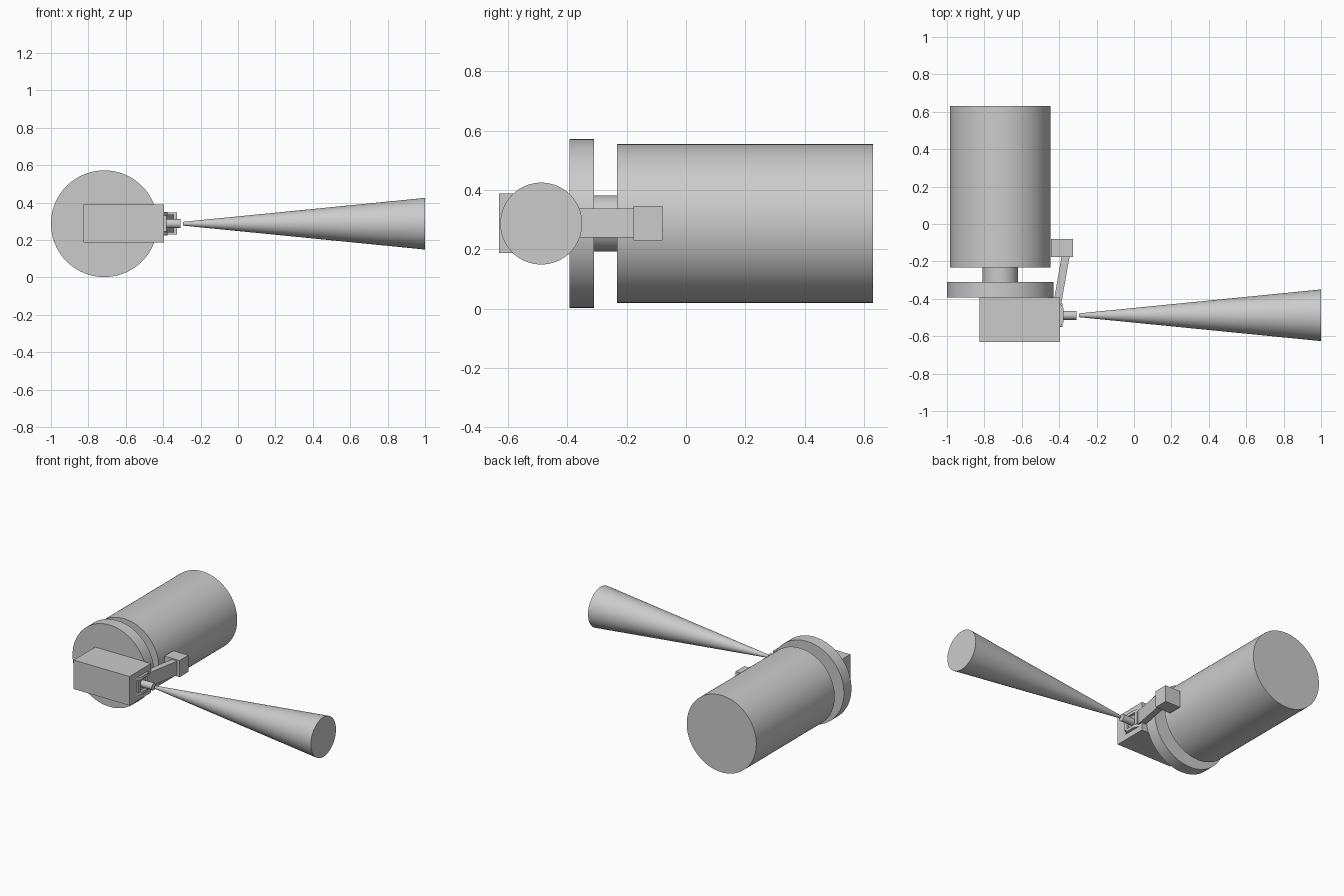
import bpy, bmesh
from math import pi, radians

if "Cube" in bpy.data.objects:
    bpy.data.objects.remove(bpy.data.objects["Cube"])


def finish(name, bm):
    bmesh.ops.recalc_face_normals(bm, faces=bm.faces)
    mesh = bpy.data.meshes.new(name)
    bm.to_mesh(mesh)
    bm.free()
    ob = bpy.data.objects.new(name, mesh)
    bpy.context.collection.objects.link(ob)
    return ob


def box(name, x, y, z):
    return prism(name, [(x[0], y[0]), (x[1], y[0]), (x[1], y[1]), (x[0], y[1])], *z)


def prism(name, outline, z0, z1):
    bm = bmesh.new()
    face = bm.faces.new([bm.verts.new((x, y, z0)) for x, y in outline])
    ext = bmesh.ops.extrude_face_region(bm, geom=[face])
    for v in ext["geom"]:
        if isinstance(v, bmesh.types.BMVert):
            v.co.z = z1
    return finish(name, bm)


def round_part(name, axis, start, end, r0, r1, a, b):
    """Cylinder or cone along x or y; a, b are the other two coordinates."""
    mid = (start + end) / 2
    loc, rot = ((mid, a, b), (0, pi / 2, 0)) if axis == "x" else ((a, mid, b), (-pi / 2, 0, 0))
    bpy.ops.mesh.primitive_cone_add(vertices=96, radius1=r0, radius2=r1,
                                    depth=end - start, location=loc, rotation=rot)
    ob = bpy.context.object
    ob.name = name
    bpy.ops.object.shade_smooth_by_angle(angle=radians(30))


CX, CZ, JY = -0.715, 0.287, -0.488

# Tank, neck and front disc share one axis along y
round_part("tank", "y", -0.233, 0.63, 0.268, 0.268, CX, CZ)
round_part("neck", "y", -0.31, -0.233, 0.095, 0.095, CX, CZ)
round_part("front_disc", "y", -0.393, -0.31, 0.285, 0.285, CX, CZ)

# Valve block, nozzle and spray cone
box("valve_block", (-0.825, -0.395), (-0.63, -0.393), (0.187, 0.389))
round_part("nozzle", "x", -0.395, -0.307, 0.024, 0.024, JY, CZ)
round_part("spray_cone", "x", -0.295, 1.0, 0.01, 0.138, JY, CZ)

# Frame around the nozzle: two rails and two posts
for label, z in (("lower", (0.225, 0.245)), ("upper", (0.33, 0.35))):
    prism(label + "_frame_rail", [(-0.396, -0.553), (-0.378, -0.525),
                                  (-0.378, -0.45), (-0.396, -0.423)], *z)
for label, y in (("front", (-0.55, -0.525)), ("back", (-0.45, -0.425))):
    box(label + "_frame_post", (-0.396, -0.382), y, (0.245, 0.33))

# Slanted lever arm with end knob
prism("lever_arm", [(-0.345, -0.177), (-0.388, -0.177), (-0.425, -0.39),
                    (-0.42, -0.46), (-0.396, -0.46), (-0.388, -0.42)], 0.24, 0.337)
box("lever_knob", (-0.443, -0.326), (-0.177, -0.08), (0.23, 0.346))
